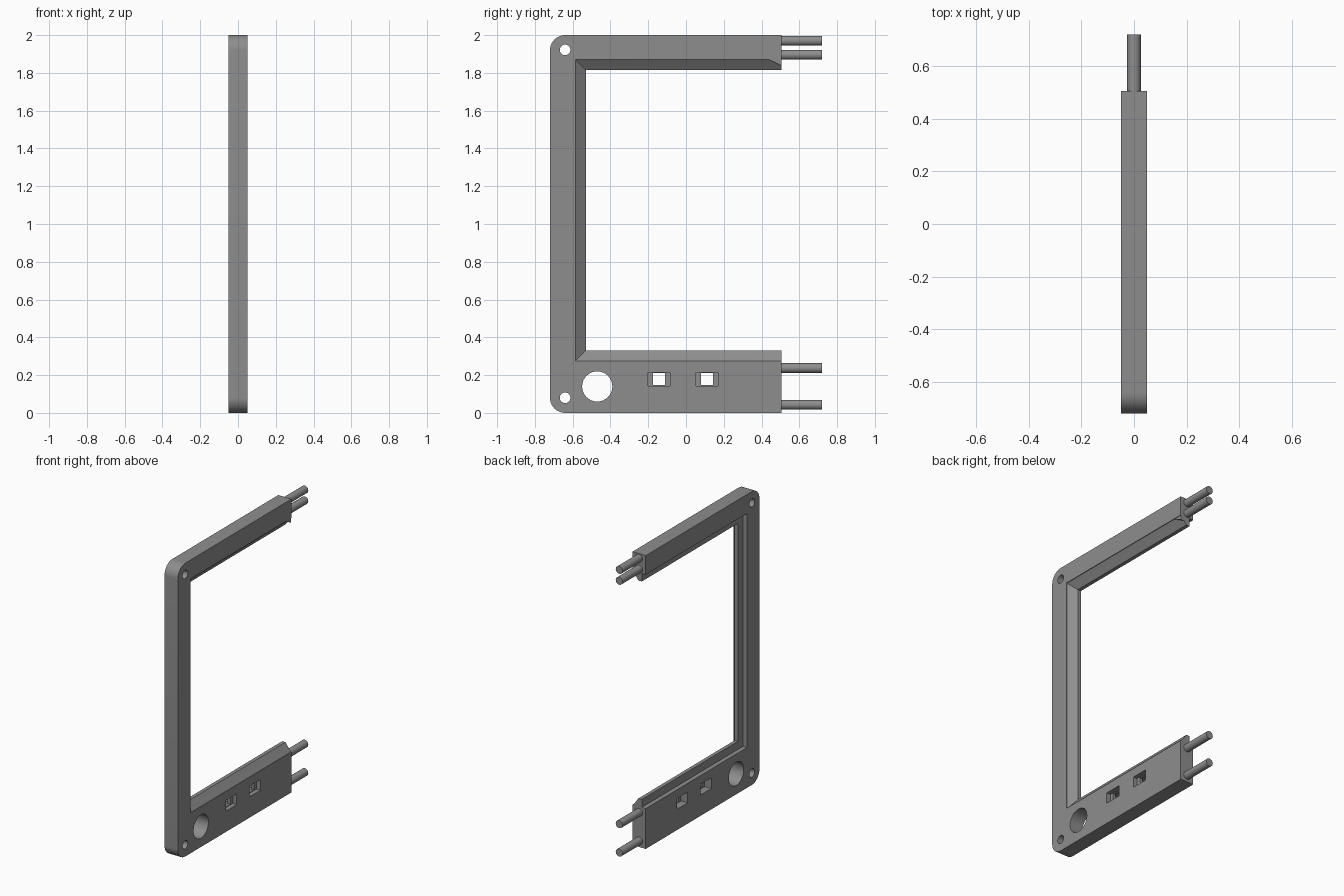
import bpy, bmesh, math

if "Cube" in bpy.data.objects:
    bpy.data.objects.remove(bpy.data.objects["Cube"])

END, BACK = 0.505, -0.72          # arm ends and outer column face (y)
WIN_Y, WIN_B, WIN_T = -0.585, 0.275, 1.87   # window edges
HALF = 0.05                       # half thickness (x)

grey = bpy.data.materials.new("mid grey")
grey.diffuse_color = (0.27, 0.27, 0.27, 1)
grey.use_nodes = True
grey.node_tree.nodes["Principled BSDF"].inputs["Base Color"].default_value = grey.diffuse_color


def finish(name, bm):
    bmesh.ops.recalc_face_normals(bm, faces=bm.faces)
    me = bpy.data.meshes.new(name)
    bm.to_mesh(me)
    bm.free()
    me.materials.append(grey)
    ob = bpy.data.objects.new(name, me)
    bpy.context.collection.objects.link(ob)
    return ob


def prism(name, outline, x0, x1):
    """Extrude a (y, z) outline along x."""
    bm = bmesh.new()
    f = bm.faces.new([bm.verts.new((x0, y, z)) for y, z in outline])
    r = bmesh.ops.extrude_face_region(bm, geom=[f])
    vs = [v for v in r["geom"] if isinstance(v, bmesh.types.BMVert)]
    bmesh.ops.translate(bm, verts=vs, vec=(x1 - x0, 0, 0))
    return finish(name, bm)


def arc(cy, cz, r, a0, a1, n):
    return [(cy + r * math.cos(math.radians(a0 + (a1 - a0) * i / n)),
             cz + r * math.sin(math.radians(a0 + (a1 - a0) * i / n))) for i in range(n + 1)]


def rect(y0, y1, z0, z1):
    return [(y0, z0), (y1, z0), (y1, z1), (y0, z1)]


def boolean(target, tool, op):
    m = target.modifiers.new(op.lower(), 'BOOLEAN')
    m.operation, m.solver, m.object = op, 'EXACT', tool
    bpy.context.view_layer.objects.active = target
    bpy.ops.object.modifier_apply(modifier=m.name)
    bpy.data.objects.remove(tool)


def smooth(ob):
    bpy.ops.object.select_all(action='DESELECT')
    ob.select_set(True)
    bpy.context.view_layer.objects.active = ob
    bpy.ops.object.shade_smooth_by_angle(angle=math.radians(30))


# C-shaped frame with rounded outer corners
R = 0.08
outline = ([(END, 2.0)] + arc(BACK + R, 2 - R, R, 90, 180, 10)
           + arc(BACK + R, R, R, 180, 270, 10)
           + [(END, 0), (END, WIN_B), (WIN_Y, WIN_B), (WIN_Y, WIN_T), (END, WIN_T)])
frame = prism("frame", outline, -HALF, HALF)

# Mitred inner lip: sloped on one side, stepped on the other
section = [(-0.02, -0.01), (-0.02, 0.055), (0.005, 0.055),
           (0.038, 0.01), (0.046, 0.0), (0.046, -0.01)]
bm = bmesh.new()
rings = []
for y, z, sy, sz in ((END, WIN_B, 0, 1), (WIN_Y, WIN_B, 1, 1),
                     (WIN_Y, WIN_T, 1, -1), (END, WIN_T, 0, -1)):
    rings.append([bm.verts.new((x, y + sy * d, z + sz * d)) for x, d in section])
n = len(section)
for a, b in zip(rings, rings[1:]):
    for i in range(n):
        bm.faces.new((a[i], a[(i + 1) % n], b[(i + 1) % n], b[i]))
bm.faces.new(rings[0])
bm.faces.new(rings[-1])
boolean(frame, finish("lip", bm), 'UNION')

# Screw holes and large round hole
for y, z, r in ((-0.64, 0.08, 0.028), (-0.64, 1.922, 0.028), (-0.47, 0.14, 0.08)):
    boolean(frame, prism("hole", arc(y, z, r, 0, 348.75, 31), -0.1, 0.1), 'DIFFERENCE')

# Square slots with wider pockets on both faces
for y in (-0.143, 0.111):
    pocket = rect(y - 0.058, y + 0.058, 0.142, 0.215)
    boolean(frame, prism("slot", rect(y - 0.032, y + 0.032, 0.147, 0.21), -0.1, 0.1), 'DIFFERENCE')
    boolean(frame, prism("pocket", pocket, 0.02, 0.1), 'DIFFERENCE')
    boolean(frame, prism("pocket", pocket, -0.1, 0.0), 'DIFFERENCE')
smooth(frame)

# Small gusset at the end of the upper arm
prism("gusset", [(0.44, WIN_T), (END, WIN_T), (END, 1.838)], 0.0, 0.046)

# Connecting pins
for i, z in enumerate((1.97, 1.896, 0.237, 0.043)):
    bpy.ops.mesh.primitive_cylinder_add(vertices=24, radius=0.026, depth=0.22,
                                        location=(0, 0.61, z), rotation=(math.pi / 2, 0, 0))
    pin = bpy.context.object
    pin.name = f"pin_{i + 1}"
    pin.data.materials.append(grey)
    smooth(pin)
